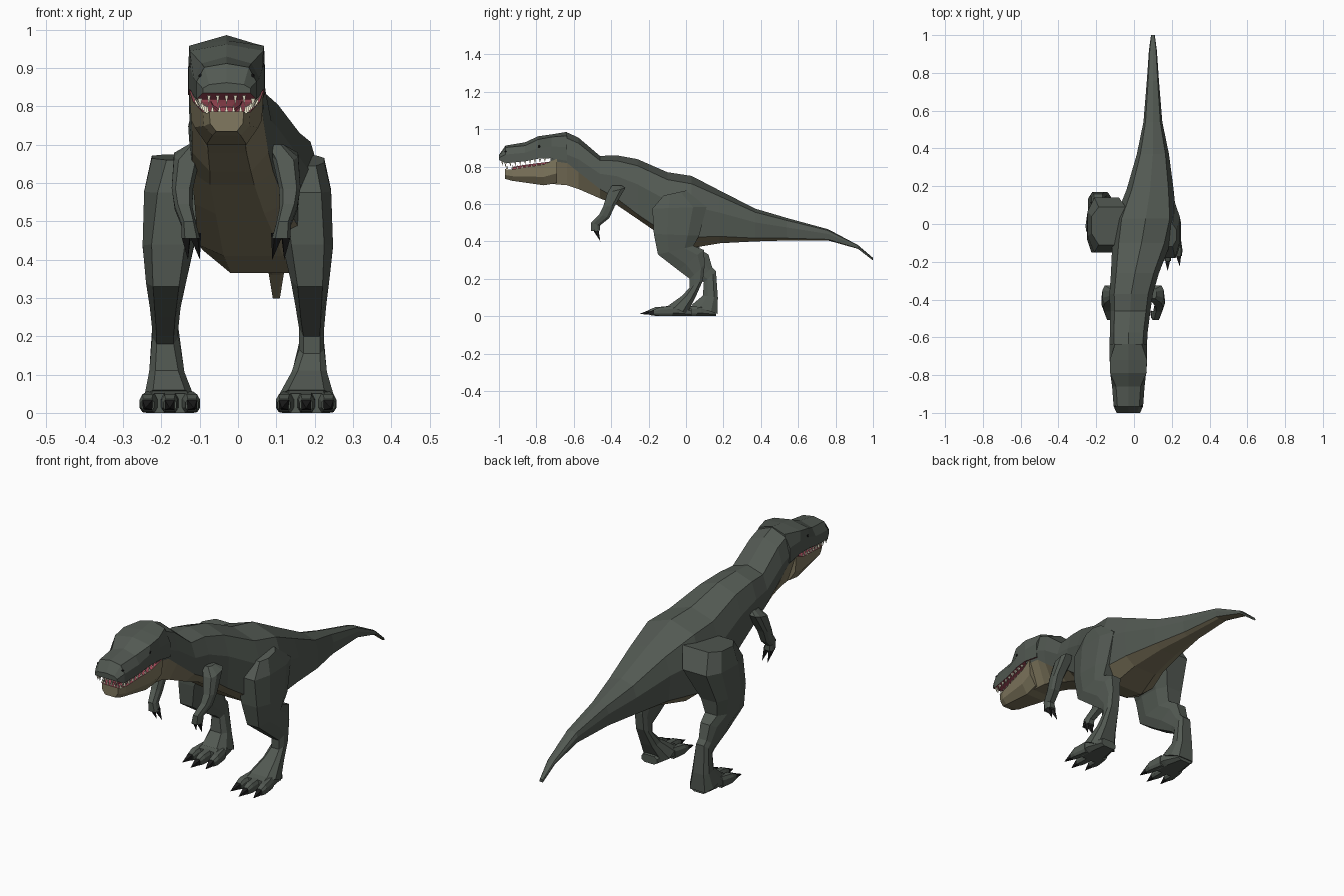
import bpy, bmesh, math
from mathutils import Vector

if "Cube" in bpy.data.objects:
    bpy.data.objects.remove(bpy.data.objects["Cube"])


def mat(name, r, g, b):
    m = bpy.data.materials.new(name)
    m.diffuse_color = (r, g, b, 1)
    m.use_nodes = True
    m.node_tree.nodes["Principled BSDF"].inputs["Base Color"].default_value = m.diffuse_color
    return m


HIDE = mat("hide", .085, .1, .085)
BELLY = mat("belly", .22, .19, .115)
MOUTH = mat("mouth", .36, .07, .10)
TOOTH = mat("tooth", .85, .8, .62)
BLACK = mat("claw", .012, .012, .012)


def finish(name, bm, mats):
    bmesh.ops.recalc_face_normals(bm, faces=bm.faces)
    me = bpy.data.meshes.new(name)
    bm.to_mesh(me)
    bm.free()
    for m in mats:
        me.materials.append(m)
    ob = bpy.data.objects.new(name, me)
    bpy.context.collection.objects.link(ob)
    return ob


def loft(name, rings, mats, side_mat=None, caps=(0, 0)):
    """Skin closed rings; side_mat maps a segment number to a material slot."""
    side_mat = side_mat or {}
    bm = bmesh.new()
    vs = [[bm.verts.new(p) for p in r] for r in rings]
    n = len(vs[0])
    for a, b in zip(vs, vs[1:]):
        for i in range(n):
            f = bm.faces.new((a[i], a[(i + 1) % n], b[(i + 1) % n], b[i]))
            f.material_index = side_mat.get(i, 0)
    for r, c in ((vs[0], caps[0]), (vs[-1], caps[1])):
        bm.faces.new(r).material_index = c
    return finish(name, bm, mats)


def limb(name, stations, m=HIDE):
    """Chamfered sections; each station = front y,z, back y,z, centre x, half width."""
    prof = [(0, -.65), (.3, -1), (.75, -1), (1, -.65), (1, .65), (.75, 1), (.3, 1), (0, .65)]
    rings = [[(x + k * w, yf + (yb - yf) * t, zf + (zb - zf) * t) for t, k in prof]
             for yf, zf, yb, zb, x, w in stations]
    return loft(name, rings, [m])


def spikes(name, items, m, sides=4):
    """Cones from base to tip, all in one mesh."""
    bm = bmesh.new()
    for base, tip, r in items:
        base, tip = Vector(base), Vector(tip)
        q = (tip - base).to_track_quat('Z', 'Y')
        ring = [bm.verts.new(base + q @ Vector((r * math.cos(a), r * math.sin(a), 0)))
                for a in (math.tau * (i + .5) / sides for i in range(sides))]
        t = bm.verts.new(tip)
        bm.faces.new(ring)
        for i in range(sides):
            bm.faces.new((ring[i], ring[(i + 1) % sides], t))
    return finish(name, bm, [m])


# Body, neck and tail: y, centre x, half width, top, bottom, belly line
body = [(-.725, -.03, .093, .955, .708, .50), (-.635, -.03, .099, .982, .70, .42),
        (-.575, -.028, .1, .955, .68, .33), (-.46, -.02, .107, .857, .63, .22),
        (-.37, -.015, .115, .86, .595, .13), (-.26, .005, .127, .84, .52, .08),
        (-.10, .04, .155, .77, .41, .08), (.03, .062, .163, .75, .365, .15),
        (.18, .085, .125, .672, .39, .13), (.37, .1, .085, .575, .40, .1),
        (.54, .1, .05, .525, .405, .1), (.76, .1, .032, .465, .405, .1),
        (.92, .1, .021, .38, .36, .1), (1.0, .1, .010, .312, .298, .1)]
rings = []
for y, c, w, t, b, fb in body:
    half = [(.78, .89), (1, .58), (.93, fb), (.5, 0)]
    prof = [(0, 1)] + half + [(-k, f) for k, f in reversed(half)]
    rings.append([(c + k * w, y, b + (t - b) * f) for k, f in prof])
loft("body", rings, [HIDE, BELLY, MOUTH], {3: 1, 4: 1, 5: 1}, (2, 0))

# Upper head: y, half width, brow corner width, top, corner height, lip height
HX = -.03
head = [(-1.0, .062, .045, .862, .857, .835), (-.965, .078, .058, .912, .902, .818),
        (-.86, .086, .065, .93, .912, .828), (-.79, .094, .096, .962, .945, .842),
        (-.72, .099, .098, .972, .958, .845), (-.635, .1, .07, .986, .965, .83)]
rings = []
for y, w, bw, t, c, b in head:
    half = [(w, b), (w, b + (c - b) * .55), (bw, c)]
    pts = [(-x, z) for x, z in half] + [(0, t)] + half[::-1]
    rings.append([(HX + x, y, z) for x, z in pts])
loft("head", rings, [HIDE, MOUTH], {6: 1})

# Lower jaw and tongue
jaw = [(-.968, .045, .786, .735), (-.93, .062, .785, .724), (-.76, .087, .812, .70),
       (-.69, .097, .842, .712)]
prof = [(-1, 1), (1, 1), (.95, .4), (.6, 0), (-.6, 0), (-.95, .4)]
loft("lower_jaw", [[(HX + k * w, y, b + (t - b) * f) for k, f in prof]
                   for y, w, t, b in jaw], [BELLY, MOUTH], {0: 1})
limb("tongue", [(-.93, .798, -.93, .78, HX, .02), (-.85, .811, -.85, .785, HX, .035),
                (-.70, .83, -.70, .80, HX, .045)], MOUTH)

# Teeth along both jaws
teeth = []
for s in (-1, 1):
    for i in range(9):
        u = i / 8
        y = -.965 + .21 * u
        h = .028 - .012 * u
        x = HX + s * (.069 + .019 * u)
        teeth.append(((x, y, .822 + .02 * u), (x, y, .822 + .02 * u - h), .008))
        xl = HX + s * (.050 + .030 * min(1, u * 1.2))
        zl = .782 + .03 * u
        teeth.append(((xl, y + .01, zl), (xl, y + .01, zl + h * .85), .007))
for i in range(5):
    x = (i - 2) * .023
    teeth.append(((HX + x, -.982, .835), (HX + x, -.982, .802), .008))
    teeth.append(((HX + x * .8, -.958, .782), (HX + x * .8, -.958, .806), .007))
spikes("teeth", teeth, TOOTH)

# Eyes under the brow, and nostrils
for s, side in ((-1, "left"), (1, "right")):
    for part, x, y, z, r in (("eye", .089, -.785, .908, .010), ("nostril", .068, -.965, .88, .006)):
        bm = bmesh.new()
        bmesh.ops.create_icosphere(bm, subdivisions=1, radius=r)
        bmesh.ops.translate(bm, verts=bm.verts, vec=(HX + s * x, y, z))
        finish(f"{side}_{part}", bm, [BLACK])

# Arms with two claws each
arm = [(-.395, .70, -.345, .70, .10, .025), (-.42, .66, -.325, .685, .128, .034),
       (-.443, .585, -.38, .59, .14, .028), (-.463, .545, -.41, .525, .137, .023),
       (-.508, .50, -.46, .485, .124, .019), (-.507, .455, -.46, .458, .118, .024)]
for s, side in ((-1, "left"), (1, "right")):
    limb(f"{side}_arm", [(a, b, c, d, -.005 + s * x, w) for a, b, c, d, x, w in arm])
    spikes(f"{side}_arm_claws",
           [((-.005 + s * (.118 + k), -.483, .465), (-.005 + s * (.11 + 1.3 * k), -.458, .40), .016)
            for k in (-.012, .012)], BLACK)

# Legs: right steps forward, left trails; x is given for the right-hand side
right_leg = [(-.12, .645, .0, .672, .165, .06), (-.18, .575, .11, .585, .17, .073),
             (-.172, .44, .07, .43, .182, .066), (-.15, .33, .04, .375, .188, .05),
             (-.04, .245, .095, .355, .19, .04), (.02, .2, .10, .275, .192, .033),
             (.02, .155, .09, .19, .192, .033), (-.02, .11, .05, .10, .186, .046),
             (-.09, .06, .005, .012, .178, .072)]
left_leg = [(-.11, .66, .09, .675, .115, .11), (-.15, .575, .14, .58, .145, .10),
            (-.15, .44, .08, .43, .182, .067), (-.14, .33, .07, .36, .188, .052),
            (-.02, .25, .12, .33, .19, .04), (.07, .2, .14, .26, .19, .034),
            (.095, .18, .16, .24, .19, .034), (.09, .11, .17, .10, .186, .046),
            (.03, .06, .168, .012, .18, .064)]
for s, side, leg, ball in ((1, "right", right_leg, -.07), (-1, "left", left_leg, .06)):
    limb(f"{side}_leg", [(a, b, c, d, s * x, w) for a, b, c, d, x, w in leg])
    # Flat foot pad under the ankle
    limb(f"{side}_foot", [(ball + .10, .04, ball + .10, 0, s * .182, .042),
                          (ball + .02, .068, ball + .02, 0, s * .179, .064),
                          (ball - .05, .05, ball - .05, 0, s * .178, .072)])
    # Three toes, each ending in a dark claw
    claws = []
    for k, length in ((-1, .10), (0, .125), (1, .10)):
        xa, xb = s * (.178 + k * .045), s * (.178 + k * .058)
        y = ball - length
        limb(f"{side}_toe_{k + 2}", [(ball, .056, ball, 0, xa, .024),
                                     (y + .03, .048, y + .03, .002, xb, .021),
                                     (y, .036, y, .006, xb, .017)])
        claws.append(((xb, y + .004, .021), (xb + s * k * .006, y - .055, .012), .019))
    spikes(f"{side}_toe_claws", claws, BLACK)

# Settle on the ground
low = min(v.co.z for o in bpy.data.objects for v in o.data.vertices)
for o in bpy.data.objects:
    o.location.z = -low
